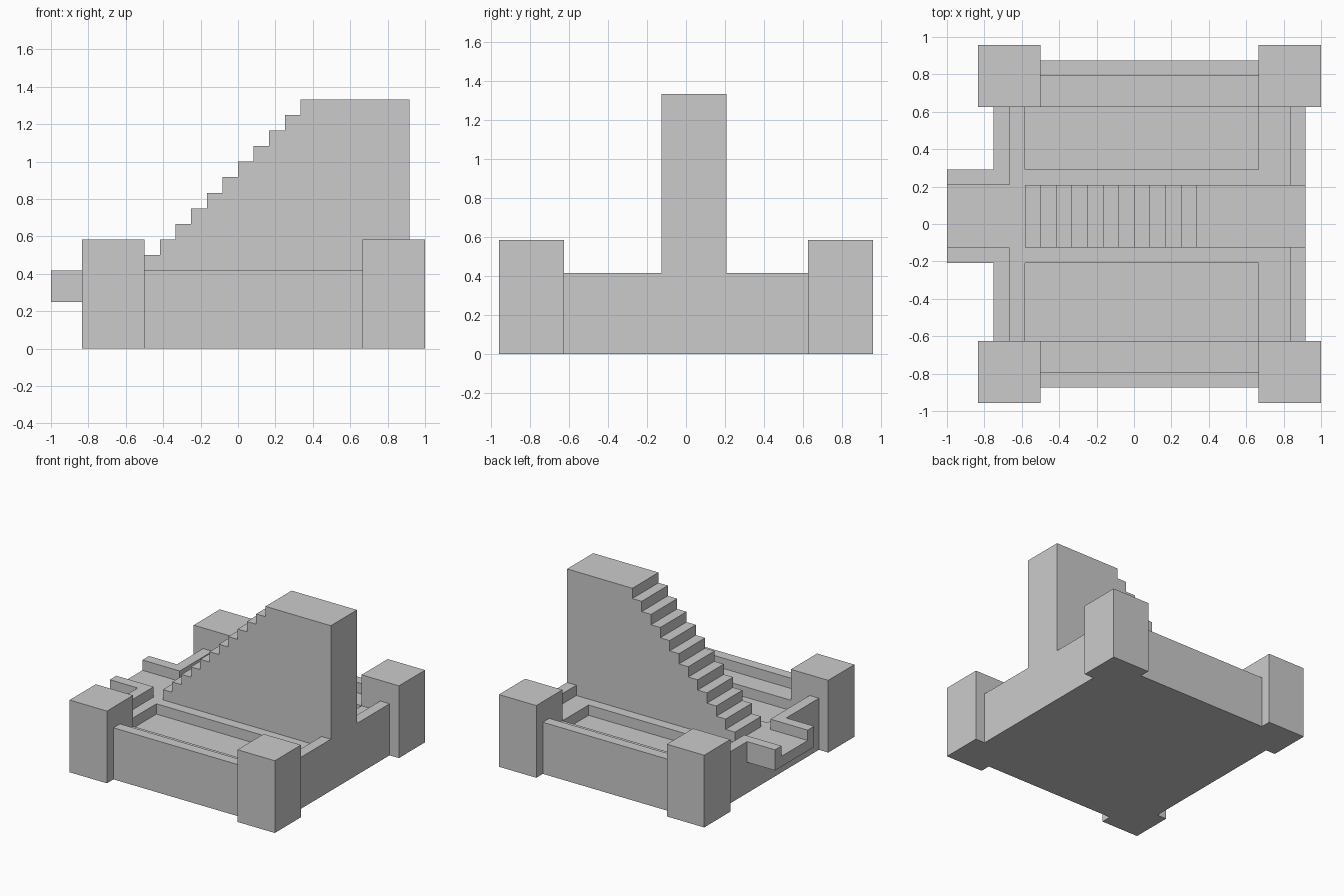
import bpy
import bmesh
from mathutils import Vector

if "Cube" in bpy.data.objects:
    bpy.data.objects.remove(bpy.data.objects["Cube"])

U = 1 / 12  # modelling grid: one block = 1/12 unit


def prism(name, outline, lo, hi, axis="z"):
    """Extrude a 2D outline: xy along z, or xz along y."""
    bm = bmesh.new()
    if axis == "z":
        pts, step = [(a, b, lo) for a, b in outline], (0, 0, hi - lo)
    else:
        pts, step = [(a, lo, b) for a, b in outline], (0, hi - lo, 0)
    face = bm.faces.new([bm.verts.new(Vector(p) * U) for p in pts])
    top = bmesh.ops.extrude_face_region(bm, geom=[face], use_keep_orig=True)["geom"]
    bmesh.ops.translate(bm, vec=Vector(step) * U,
                        verts=[v for v in top if isinstance(v, bmesh.types.BMVert)])
    bmesh.ops.recalc_face_normals(bm, faces=bm.faces)
    mesh = bpy.data.meshes.new(name)
    bm.to_mesh(mesh)
    bm.free()
    obj = bpy.data.objects.new(name, mesh)
    bpy.context.collection.objects.link(obj)
    return obj


def box(name, x0, x1, y0, y1, z0, z1):
    return prism(name, [(x0, y0), (x1, y0), (x1, y1), (x0, y1)], z0, z1)


# Solid base, up to the sunken courtyard floor
prism("base", [(-9, -7.5), (-6, -7.5), (-6, -10.5), (8, -10.5), (8, -7.5), (11, -7.5),
               (11, 7.5), (8, 7.5), (8, 10.5), (-6, 10.5), (-6, 7.5), (-9, 7.5)], 0, 3)

# Walkways around the two courtyards
box("entrance_walkway", -8, -7, -7.5, 7.5, 3, 4)
box("rear_walkway", 8, 10, -7.5, 7.5, 3, 4)
box("centre_walkway", -7, 8, -2.5, 3.5, 3, 4)

# Bridge floor leading through the entrance gap
box("bridge_floor", -12, -8, -1.5, 2.5, 3, 4)

# Central stair block: stepped profile extruded across
stairs = [(11, 3), (-7, 3), (-7, 5)]
for i in range(11):
    stairs += [(-6 + i, 5 + i), (-6 + i, 6 + i)]
stairs += [(11, 16)]
prism("staircase", stairs, -1.5, 2.5, axis="y")

# Parts on each side; inner = edge of the central lane on that side
for side, s, inner in (("front", -1, -1.5), ("back", 1, 2.5)):
    # Side wall with its inner ledge
    box(f"{side}_wall", -6, 8, s * 9.5, s * 10.5, 3, 5)
    box(f"{side}_ledge", -6, 8, s * 7.5, s * 9.5, 3, 4)
    # Entrance wall turning into the bridge rail
    prism(f"{side}_entrance_parapet",
          [(-12, inner), (-8, inner), (-8, s * 7.5), (-9, s * 7.5),
           (-9, inner + s), (-12, inner + s)], 3, 5)
    # Rear wall
    box(f"{side}_rear_wall", 10, 11, inner, s * 7.5, 3, 5)
    # Corner towers
    for end, x in (("entrance", -10), ("rear", 8)):
        box(f"{side}_{end}_tower", x, x + 4, s * 7.5, s * 11.5, 0, 7)
